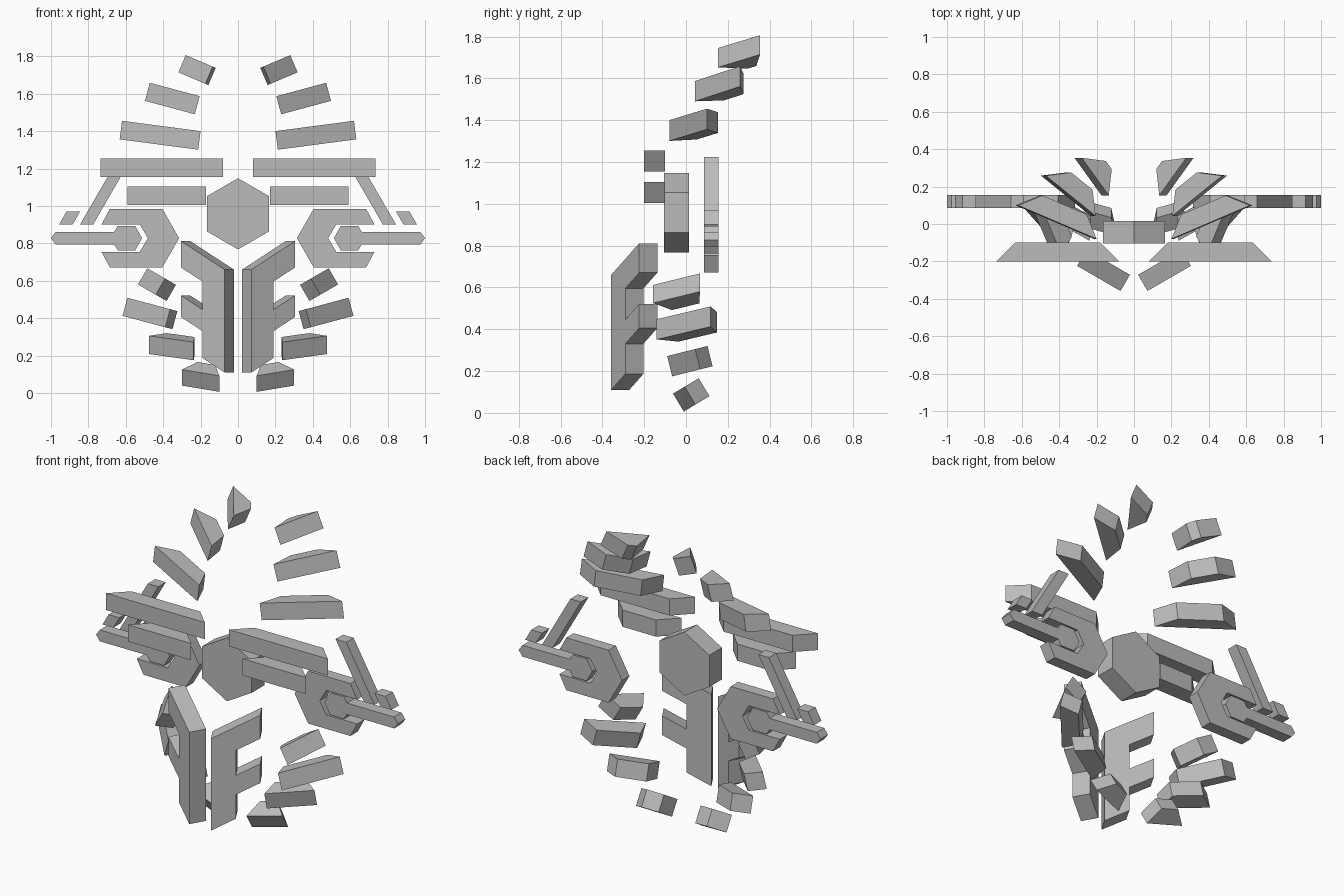
import bpy, bmesh
from math import radians, cos, sin
from mathutils import Matrix, Vector

cube = bpy.data.objects.get("Cube")
if cube:
    bpy.data.objects.remove(cube, do_unlink=True)

grey = bpy.data.materials.new("plain grey")
grey.use_nodes = True
colour = (0.5, 0.5, 0.5, 1)
grey.diffuse_color = colour
grey.node_tree.nodes["Principled BSDF"].inputs["Base Color"].default_value = colour


def rot(angle, axis):
    return Matrix.Rotation(radians(angle), 4, axis)


UPRIGHT = rot(90, "X")  # stands a flat outline up, facing the front


def prism(name, outline, depth, matrix, mirrored=True):
    """Outline in local XY, extruded down local Z from 0 to -depth."""
    bm = bmesh.new()
    face = bm.faces.new([bm.verts.new((x, y, 0)) for x, y in outline])
    ext = bmesh.ops.extrude_face_region(bm, geom=[face])
    moved = [v for v in ext["geom"] if isinstance(v, bmesh.types.BMVert)]
    bmesh.ops.translate(bm, verts=moved, vec=(0, 0, -depth))
    bm.transform(matrix)
    bmesh.ops.recalc_face_normals(bm, faces=bm.faces)
    mesh = bpy.data.meshes.new(name)
    bm.to_mesh(mesh)
    bm.free()
    mesh.materials.append(grey)
    obj = bpy.data.objects.new(name, mesh)
    bpy.context.collection.objects.link(obj)
    if mirrored:
        mod = obj.modifiers.new("Mirror", "MIRROR")
        mod.use_mirror_merge = False
    return obj


def bar(name, corner, length, taper, yaw=0, roll=0, pitch=0):
    """Square bar from its inner top front corner, shorter at the back."""
    t = 0.1
    outline = [(0, 0), (length, 0), (length - taper, t), (taper, t)]
    turn = rot(-roll, "Y") @ rot(pitch, "X") @ rot(yaw, "Z")
    prism(name, outline, t, Matrix.Translation(corner) @ turn)


def plate(name, outline):
    """Side plate behind the middle, drawn in the front plane."""
    prism(name, outline, 0.07, Matrix.Translation((0, 0.085, 0)) @ UPRIGHT)


# Central hexagon
hexagon = [(0.19 * cos(radians(a)), 0.19 * sin(radians(a))) for a in range(30, 390, 60)]
prism("centre_hexagon", hexagon, 0.12,
      Matrix.Translation((0, -0.105, 0.958)) @ UPRIGHT, mirrored=False)

# Straight cross bars
bar("upper_cross_bar", (0.08, -0.2, 1.255), 0.655, 0.1)
bar("lower_cross_bar", (0.17, -0.2, 1.105), 0.42, 0.1)

# Rising ribs
bar("low_top_rib", (0.2, -0.08, 1.4), 0.46, 0.1, yaw=23, roll=7.5)
bar("middle_top_rib", (0.205, 0.043, 1.587), 0.35, 0.1, yaw=38, roll=15)
bar("high_top_rib", (0.135, 0.153, 1.745), 0.255, 0.1, yaw=52, roll=23)

# Lower ribs, curling under
bar("first_lower_rib", (0.39, -0.158, 0.612), 0.25, 0.052, yaw=64, roll=30)
bar("second_lower_rib", (0.363, -0.14, 0.448), 0.35, 0.05, yaw=47.5, roll=15)
bar("third_lower_rib", (0.237, -0.09, 0.272), 0.276, 0.052, yaw=30, pitch=14)
bar("fourth_lower_rib", (0.1, -0.062, 0.092), 0.21, 0.055, yaw=18, pitch=31)

# Notched front fins: a stem with two sloping arms
STEM, ARM = 0.135, 0.268


def sloped(u, z):
    return (u, z + u * 0.565)


fin = [sloped(0, 0.11), sloped(STEM, 0.11), sloped(STEM, 0.254), sloped(ARM, 0.254),
       sloped(ARM, 0.369), sloped(STEM, 0.369), sloped(STEM, 0.519), sloped(ARM, 0.519),
       sloped(ARM, 0.66), sloped(0, 0.66)]
prism("front_fin", fin, 0.1,
      Matrix.Translation((0.072, -0.358, 0)) @ rot(30, "Z") @ UPRIGHT)


# Side claw and key, both symmetrical about their middle height
def about_middle(half, mid=0.828):
    top = [(x, mid + h) for x, h in half]
    low = [(x, mid - h) for x, h in reversed(half) if h > 0]
    return top + low


plate("side_claw", about_middle(
    [(0.315, 0), (0.405, 0.157), (0.685, 0.157), (0.73, 0.073), (0.525, 0.073), (0.482, 0)]))
plate("side_key", about_middle(
    [(0.513, 0), (0.55, 0.066), (0.642, 0.066), (0.662, 0.034), (0.975, 0.034), (1, 0)]))

# Slanting strut and its small block
plate("side_strut", [(0.775, 0.9), (0.845, 0.9), (0.657, 1.225), (0.587, 1.225)])
plate("side_block", [(0.885, 0.9), (0.957, 0.9), (0.917, 0.97), (0.845, 0.97)])
